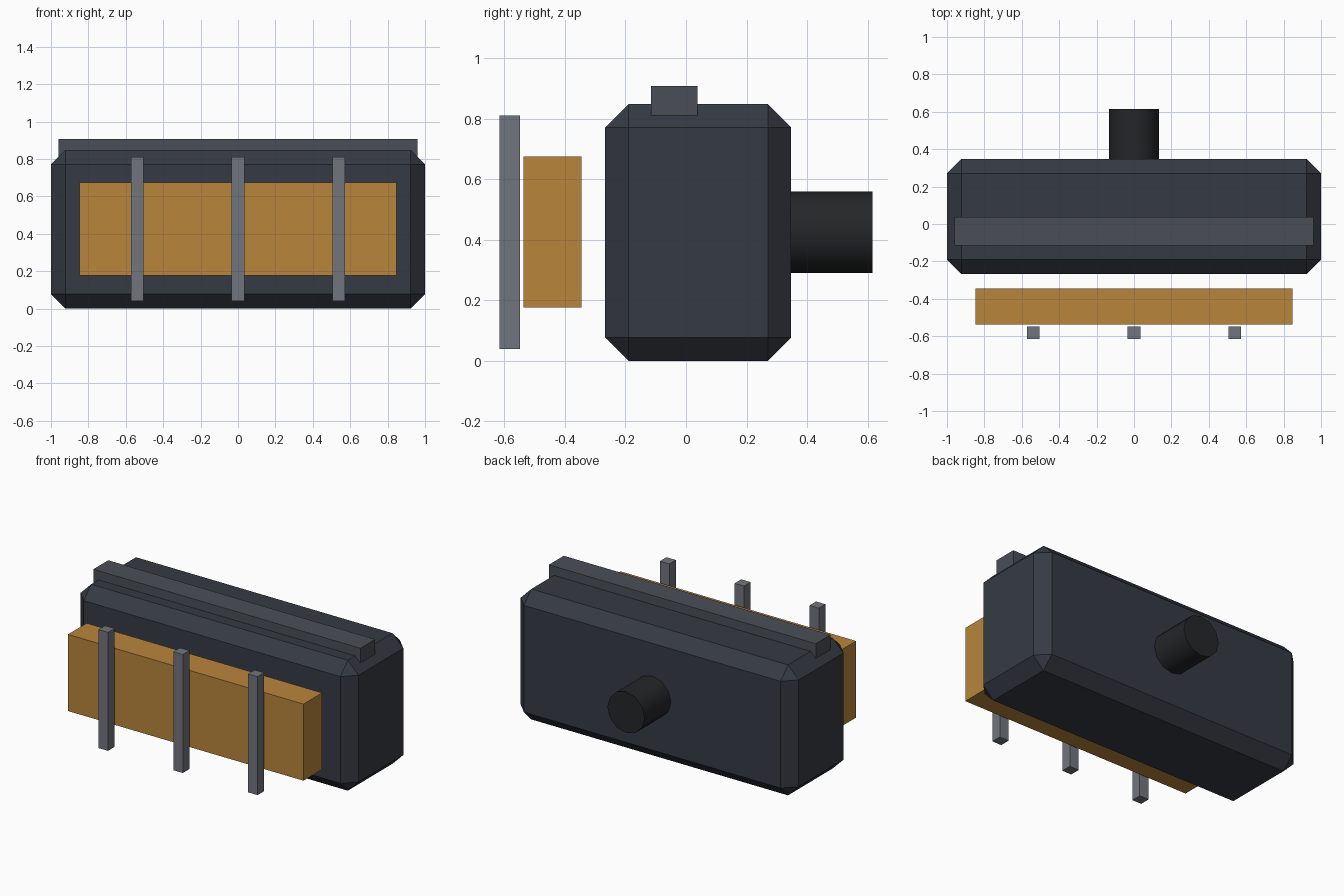
import bpy
import math

if "Cube" in bpy.data.objects:
    bpy.data.objects.remove(bpy.data.objects["Cube"])


def material(name, rgb):
    m = bpy.data.materials.new(name)
    m.diffuse_color = (*rgb, 1)
    m.use_nodes = True
    m.node_tree.nodes["Principled BSDF"].inputs["Base Color"].default_value = m.diffuse_color
    return m


DARK = material("dark_shell", (0.036, 0.042, 0.056))
BLACK = material("black_rubber", (0.018, 0.019, 0.021))
TRIM = material("trim_grey", (0.068, 0.077, 0.092))
STEEL = material("steel_grey", (0.165, 0.178, 0.2))
AMBER = material("amber", (0.48, 0.235, 0.045))


def box(name, lo, hi, mat):
    centre = [(a + b) / 2 for a, b in zip(lo, hi)]
    bpy.ops.mesh.primitive_cube_add(size=1, location=centre)
    ob = bpy.context.object
    ob.name = name
    ob.scale = [b - a for a, b in zip(lo, hi)]
    bpy.ops.object.transform_apply(location=False, rotation=False, scale=True)
    ob.data.materials.append(mat)
    return ob


# chamfered housing
housing = box("housing", (-1, -0.267, 0), (1, 0.347, 0.848), DARK)
bevel = housing.modifiers.new("chamfer", "BEVEL")
bevel.width = 0.077
bevel.segments = 1

# visor strip along the top
box("top_visor", (-0.96, -0.115, 0.81), (0.96, 0.038, 0.907), TRIM)

# amber lens floating in front of the housing
box("lens", (-0.847, -0.537, 0.177), (0.847, -0.345, 0.675), AMBER)

# vertical guard bars
for i, x in enumerate((-0.538, 0, 0.538)):
    box(f"guard_bar_{i + 1}", (x - 0.034, -0.616, 0.04), (x + 0.034, -0.548, 0.81), STEEL)

# rear mounting stub
bpy.ops.mesh.primitive_cylinder_add(vertices=12, radius=0.134, depth=0.346,
                                    location=(0, 0.443, 0.425),
                                    rotation=(math.pi / 2, 0, 0))
stub = bpy.context.object
stub.name = "mounting_stub"
stub.data.materials.append(BLACK)
bpy.ops.object.shade_smooth_by_angle(angle=math.radians(40))
